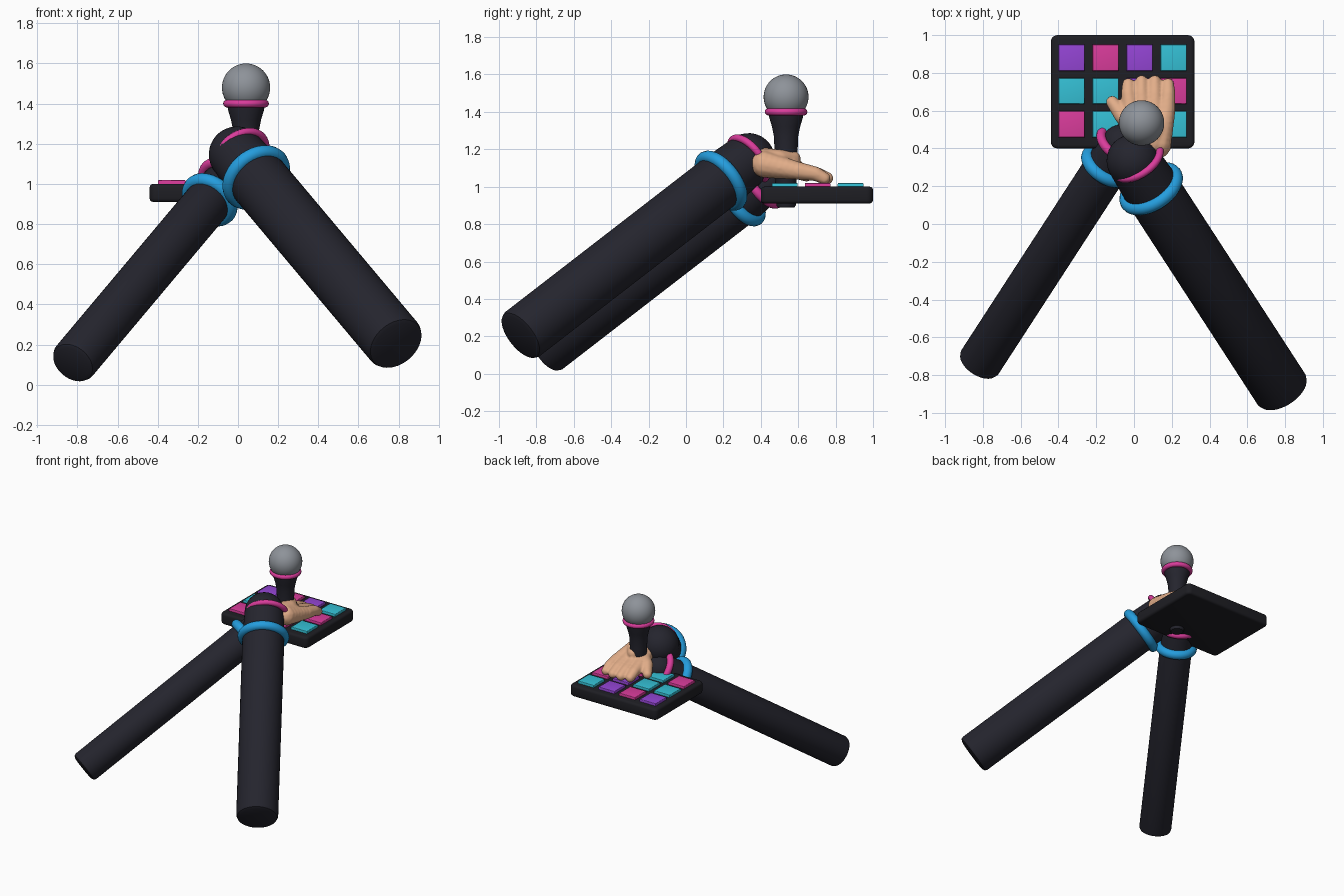
import bpy, bmesh, math
from mathutils import Vector, Matrix

cube = bpy.data.objects.get("Cube")
if cube:
    bpy.data.objects.remove(cube, do_unlink=True)


def material(name, r, g, b):
    m = bpy.data.materials.new(name)
    m.use_nodes = True
    m.diffuse_color = (r, g, b, 1)
    node = next(n for n in m.node_tree.nodes if n.type == "BSDF_PRINCIPLED")
    node.inputs["Base Color"].default_value = (r, g, b, 1)
    node.inputs["Roughness"].default_value = 0.6
    return m


SLEEVE = material("sleeve black", 0.018, 0.018, 0.027)
CASE = material("case black", 0.013, 0.013, 0.017)
BLUE = material("cuff blue", 0.018, 0.34, 0.73)
PINK = material("pink", 0.7, 0.045, 0.33)
TURQUOISE = material("turquoise", 0.035, 0.53, 0.67)
PURPLE = material("purple", 0.3, 0.06, 0.67)
SKIN = material("skin", 0.76, 0.42, 0.25)
GREY = material("mesh grey", 0.27, 0.29, 0.32)


def finish(bm, name, mat, angle=35):
    bmesh.ops.recalc_face_normals(bm, faces=bm.faces)
    mesh = bpy.data.meshes.new(name)
    bm.to_mesh(mesh)
    bm.free()
    mesh.materials.append(mat)
    mesh.shade_smooth()
    mesh.set_sharp_from_angle(angle=math.radians(angle))
    ob = bpy.data.objects.new(name, mesh)
    bpy.context.collection.objects.link(ob)
    return ob


def lathe(name, profile, mat, origin, axis=(0, 0, 1), closed=False, sides=40):
    """Spin (radius, distance) points round an axis."""
    bm = bmesh.new()
    verts = [bm.verts.new((r, 0, t)) for r, t in profile]
    pairs = list(zip(verts, verts[1:]))
    if closed:
        pairs.append((verts[-1], verts[0]))
    edges = [bm.edges.new(p) for p in pairs]
    bmesh.ops.spin(bm, geom=verts + edges, cent=(0, 0, 0), axis=(0, 0, 1),
                   angle=math.tau, steps=sides)
    bmesh.ops.remove_doubles(bm, verts=bm.verts, dist=0.0005)
    turn = Vector((0, 0, 1)).rotation_difference(Vector(axis)).to_matrix().to_4x4()
    bm.transform(Matrix.Translation(origin) @ turn)
    return finish(bm, name, mat)


def ring(name, major, minor, mat, origin, axis=(0, 0, 1)):
    steps = [math.tau * i / 14 for i in range(14)]
    circle = [(major + minor * math.cos(a), minor * math.sin(a)) for a in steps]
    return lathe(name, circle, mat, origin, axis, closed=True)


def box(name, size, centre, mat, bevel, corner=0):
    bm = bmesh.new()
    bmesh.ops.create_cube(bm, size=1)
    bmesh.ops.scale(bm, vec=size, verts=bm.verts)
    if corner:
        upright = [e for e in bm.edges if abs(e.verts[0].co.z - e.verts[1].co.z) > 0.01]
        bmesh.ops.bevel(bm, geom=upright, offset=corner, segments=5, profile=0.5, affect="EDGES")
    rims = [e for e in bm.edges if abs(e.verts[0].co.z - e.verts[1].co.z) < 0.001]
    if corner:
        rims = [e for e in rims if e.calc_face_angle(0) > 1]
    bmesh.ops.bevel(bm, geom=rims, offset=bevel, segments=3, profile=0.5, affect="EDGES")
    bmesh.ops.translate(bm, vec=centre, verts=bm.verts)
    return finish(bm, name, mat)


# Sleeved arms with a rounded wrist, a blue cuff and a pink wristband
def arm(side, end, side_sign, radius, cuff, wrist, wrist_radius, band):
    axis = Vector((-0.457 * side_sign, 0.704, 0.544)).normalized()
    end = Vector(end)
    profile = [(0, 0), (radius - 0.025, 0), (radius - 0.007, 0.008), (radius, 0.025),
               (radius, cuff)]
    for i in range(11):
        a = math.pi / 2 * i / 10
        profile.append((wrist_radius * math.cos(a), wrist + wrist_radius * math.sin(a)))
    lathe(side + "_sleeve", profile, SLEEVE, end, axis)
    ring(side + "_cuff", radius, 0.035, BLUE, end + axis * cuff, axis)
    shift, major, minor = band
    ring(side + "_wristband", major, minor, PINK,
         end + axis * wrist + Vector((shift, 0, 0)), axis)


arm("left", (0.79, -0.89, 0.2), 1, 0.15, 1.53, 1.74, 0.14, (0.022, 0.135, 0.02))
arm("right", (-0.826, -0.747, 0.105), -1, 0.117, 1.5, 1.66, 0.105, (0, 0.12, 0.025))

# Button pad
box("pad_case", (0.76, 0.6, 0.09), (-0.06, 0.7, 0.955), CASE, 0.018, 0.035)
rows = [(PURPLE, PINK, PURPLE, TURQUOISE),
        (TURQUOISE, TURQUOISE, PURPLE, PINK),
        (PINK, TURQUOISE, PINK, TURQUOISE)]
for r, row in enumerate(rows):
    for c, colour in enumerate(row):
        box(f"pad_button_{r}_{c}", (0.138, 0.138, 0.04),
            (-0.33 + 0.18 * c, 0.88 - 0.176 * r, 1.0), colour, 0.006)

# Microphone
MIC = (0.04, 0.535, 0)
lathe("microphone_handle", [(0, 0.89), (0.045, 0.89), (0.052, 0.9), (0.062, 1.2),
      (0.065, 1.27), (0.075, 1.32), (0.09, 1.37), (0.095, 1.41), (0, 1.41)], SLEEVE, MIC)
ring("microphone_band", 0.095, 0.019, PINK, (0.04, 0.535, 1.4))
bm = bmesh.new()
bmesh.ops.create_uvsphere(bm, u_segments=40, v_segments=24, radius=0.12)
bmesh.ops.translate(bm, vec=(0.04, 0.535, 1.48), verts=bm.verts)
finish(bm, "microphone_head", GREY)


# Hand on the pad: overlapping balls along each bone, fused into one skin
def limb(bm, points, radii):
    for (p, q), (a, b) in zip(zip(points, points[1:]), zip(radii, radii[1:])):
        for i in range(7):
            spot = Vector(p).lerp(Vector(q), i / 6)
            bmesh.ops.create_icosphere(bm, subdivisions=2, radius=a + (b - a) * i / 6,
                                       matrix=Matrix.Translation(spot))


bm = bmesh.new()
for i in range(4):
    x = -0.03 + 0.07 * i
    tip = 0.755 if i in (1, 2) else 0.74
    limb(bm, [(0.05 + 0.025 * i, 0.42, 1.12), (x * 0.9 + 0.01, 0.6, 1.085),
              (x, 0.69, 1.07), (x, tip, 1.045)], [0.075, 0.05, 0.04, 0.034])
limb(bm, [(0.03, 0.5, 1.1), (-0.06, 0.57, 1.09), (-0.115, 0.645, 1.06)], [0.06, 0.045, 0.035])
limb(bm, [(0.08, 0.42, 1.13), (0.1, 0.5, 1.14), (0.06, 0.57, 1.15)], [0.08, 0.06, 0.045])
hand = finish(bm, "hand", SKIN, 180)
fuse = hand.modifiers.new("fuse", "REMESH")
fuse.mode = "VOXEL"
fuse.voxel_size = 0.009
fuse.use_smooth_shade = True
soften = hand.modifiers.new("soften", "SMOOTH")
soften.factor = 0.5
soften.iterations = 4
